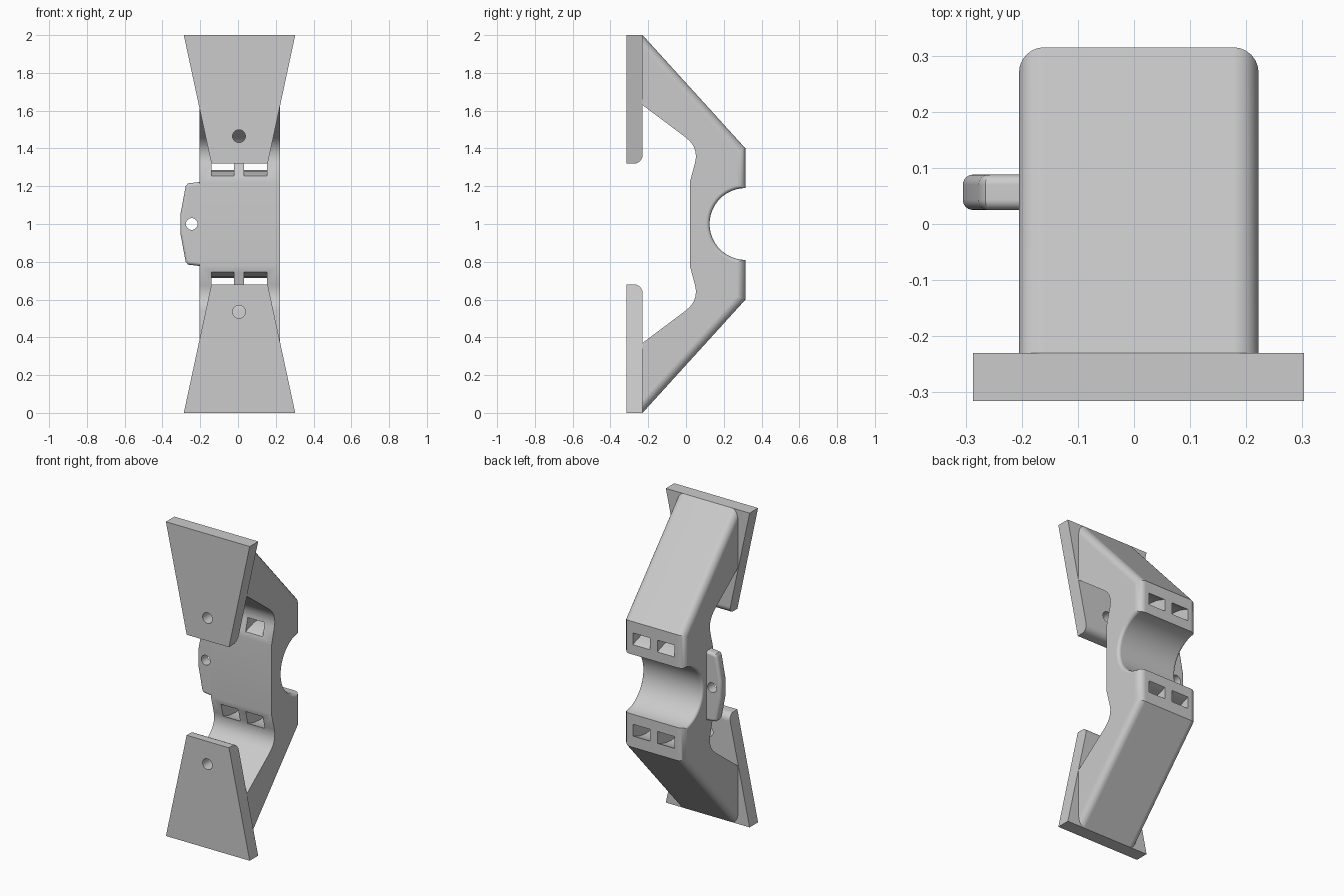
import bpy, bmesh, math
from mathutils import Vector

if "Cube" in bpy.data.objects:
    bpy.data.objects.remove(bpy.data.objects["Cube"])

grey = bpy.data.materials.new("plain_grey")
grey.use_nodes = True
colour = (0.6, 0.6, 0.6, 1)
grey.diffuse_color = colour
grey.node_tree.nodes["Principled BSDF"].inputs["Base Color"].default_value = colour

MID = 0.008            # centre of the body across x
LEFT, RIGHT = 0.222, -0.205
BACK = 0.315


def prism(name, outline, axis, lo, hi, pick=None, radius=0.0):
    """Extrude an outline along x (points y,z) or y (points x,z); round picked edges."""
    bm = bmesh.new()
    place = (lambda p, d: (d, p[0], p[1])) if axis == "x" else (lambda p, d: (p[0], d, p[1]))
    face = bm.faces.new([bm.verts.new(place(p, lo)) for p in outline])
    ext = bmesh.ops.extrude_face_region(bm, geom=[face])
    verts = [v for v in ext["geom"] if isinstance(v, bmesh.types.BMVert)]
    shift = Vector(place((0, 0), hi - lo))
    bmesh.ops.translate(bm, verts=verts, vec=shift)
    bmesh.ops.recalc_face_normals(bm, faces=bm.faces)
    if pick:
        edges = [e for e in bm.edges if pick(e.verts[0].co, e.verts[1].co)]
        bmesh.ops.bevel(bm, geom=edges, offset=radius, segments=6, profile=0.5,
                        affect="EDGES", clamp_overlap=True)
    return to_object(name, bm)


def to_object(name, bm):
    bmesh.ops.recalc_face_normals(bm, faces=bm.faces)
    mesh = bpy.data.meshes.new(name)
    bm.to_mesh(mesh)
    bm.free()
    mesh.materials.append(grey)
    ob = bpy.data.objects.new(name, mesh)
    bpy.context.collection.objects.link(ob)
    return ob


def circle(cx, cz, r, n=32):
    return [(cx + r * math.cos(2 * math.pi * i / n), cz + r * math.sin(2 * math.pi * i / n))
            for i in range(n)]


def flip(points):
    """Mirror an outline top to bottom about z = 1."""
    return [(a, 2 - z) for a, z in reversed(points)]


def finish(ob, cutters=()):
    bpy.ops.object.select_all(action="DESELECT")
    ob.select_set(True)
    bpy.context.view_layer.objects.active = ob
    for c in cutters:
        mod = ob.modifiers.new("cut", "BOOLEAN")
        mod.operation, mod.solver, mod.object = "DIFFERENCE", "EXACT", c
        bpy.ops.object.modifier_apply(modifier=mod.name)
        bpy.data.objects.remove(c)
    bpy.ops.object.shade_smooth_by_angle(angle=math.radians(32))
    weighted = ob.modifiers.new("clean_normals", "WEIGHTED_NORMAL")
    weighted.keep_sharp = True


# Body: bent arms joined by a middle block, back edges rounded
upper = [(BACK, 1.4), (-0.23, 2), (-0.23, 1.63), (0.0, 1.457), (0.022, 1.437), (0.04, 1.412),
         (0.05, 1.385), (0.053, 1.355), (0.048, 1.325), (0.02, 1.22)]


def is_back_edge(a, b):
    on_back = lambda v: v.y > 0.3 or abs(v.z - 1) > 0.99
    return abs(a.x - b.x) < 0.001 and on_back(a) and on_back(b)


body = prism("body", upper + flip(upper), "x", RIGHT, LEFT, is_back_edge, 0.045)

# Pipe saddle cutter: a cylinder whose ends flare to round the rim
flare = 0.02
rim = [(LEFT + 0.1, 0.19 + flare)]
for i in range(7):
    a = math.pi / 2 * i / 6
    rim.append((LEFT - flare + flare * math.cos(a), 0.19 + flare * (1 - math.sin(a))))
rim += [(2 * MID - x, r) for x, r in reversed(rim)]
bm = bmesh.new()
rings = [[bm.verts.new((x, BACK + c, z)) for c, z in circle(0, 1, r, 64)] for x, r in rim]
for r1, r2 in zip(rings, rings[1:]):
    for i in range(64):
        j = (i + 1) % 64
        bm.faces.new((r1[i], r1[j], r2[j], r2[i]))
bm.faces.new(rings[0])
bm.faces.new(rings[-1])
cutters = [to_object("saddle_cutter", bm)]

# Strap slots: gently arched channels from front to back
floor = [(-0.03, 1.232), (0.05, 1.262), (0.11, 1.28), (0.18, 1.287),
         (0.24, 1.28), (0.29, 1.264), (0.35, 1.238)]
slot = floor + [(y, z + 0.075) for y, z in reversed(floor)]
for lo, hi in ((-0.14, -0.02), (0.033, 0.153)):
    for shape in (slot, flip(slot)):
        cutters.append(prism("slot_cutter", shape, "x", lo, hi))
finish(body, cutters)

# Mounting plates: tapered, inner end rounded on the rear side, one screw hole each
taper = [(MID - 0.295, 2), (MID + 0.295, 2), (MID + 0.149, 1.32), (MID - 0.149, 1.32)]


def is_inner_rear(a, b):
    return all(abs(v.z - 1) < 0.33 and v.y > -0.24 for v in (a, b))


for name, outline, hole_z in (("upper_plate", taper, 1.465), ("lower_plate", flip(taper), 0.535)):
    plate = prism(name, outline, "y", -0.315, -0.23, is_inner_rear, 0.045)
    finish(plate, [prism("hole_cutter", circle(0.005, hole_z, 0.034), "y", -0.4, -0.15)])

# Side lug with a cord hole
half = [(-0.18, 1.225), (-0.265, 1.215), (-0.277, 1.2), (-0.305, 1.05)]


def is_lug_rim(a, b):
    return abs(a.y - b.y) < 0.001 and min(a.x, b.x) < -0.2


lug = prism("side_lug", half + flip(half), "y", 0.025, 0.088, is_lug_rim, 0.018)
finish(lug, [prism("lug_hole_cutter", circle(-0.245, 1.0, 0.031), "y", -0.1, 0.2)])
